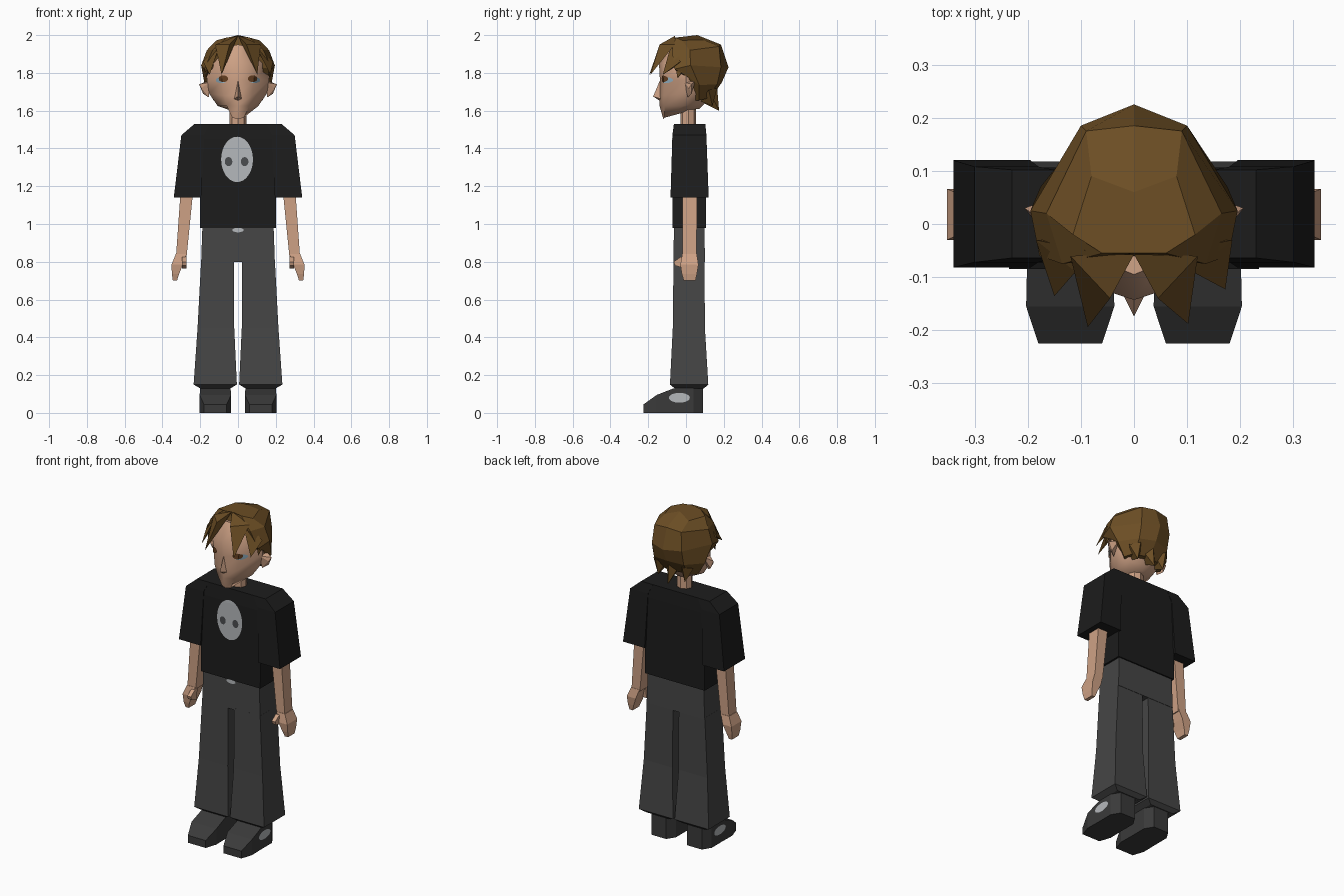
import bpy, bmesh, math
from mathutils import Vector
from mathutils.bvhtree import BVHTree

if "Cube" in bpy.data.objects:
    bpy.data.objects.remove(bpy.data.objects["Cube"])


def mat(name, r, g, b):
    m = bpy.data.materials.new(name)
    m.diffuse_color = (r, g, b, 1)
    m.use_nodes = True
    m.node_tree.nodes["Principled BSDF"].inputs["Base Color"].default_value = m.diffuse_color
    return m


SKIN = mat("skin", 0.62, 0.36, 0.235)
HAIR = mat("brown hair", 0.15, 0.076, 0.018)
SHIRT = mat("black cloth", 0.012, 0.012, 0.012)
PANTS = mat("grey cloth", 0.06, 0.06, 0.06)
SHOE = mat("dark shoe", 0.042, 0.042, 0.042)
PRINT = mat("pale grey", 0.46, 0.48, 0.50)
SOCKET = mat("print grey", 0.07, 0.075, 0.08)
BROWN = mat("eye brown", 0.13, 0.05, 0.015)
BLUE = mat("eye blue", 0.30, 0.45, 0.55)


def finish(name, bm, m, smooth=None):
    bmesh.ops.recalc_face_normals(bm, faces=bm.faces)
    me = bpy.data.meshes.new(name)
    bm.to_mesh(me)
    bm.free()
    me.materials.append(m)
    if smooth:
        me.shade_smooth()
        me.set_sharp_from_angle(angle=math.radians(smooth))
    ob = bpy.data.objects.new(name, me)
    bpy.context.collection.objects.link(ob)
    return ob


def loft(name, rings, m, s=1, smooth=None):
    """Skin a closed solid through rings; s=-1 mirrors it in x."""
    bm = bmesh.new()
    vs = [[bm.verts.new((p[0] * s, p[1], p[2])) for p in r] for r in rings]
    n = len(vs[0])
    for a, b in zip(vs, vs[1:]):
        for i in range(n):
            j = (i + 1) % n
            bm.faces.new((a[i], a[j], b[j], b[i]))
    bm.faces.new(vs[0])
    bm.faces.new(vs[-1])
    return finish(name, bm, m, smooth)


def zr(z, x0, x1, y0, y1):
    return [(x0, y0, z), (x1, y0, z), (x1, y1, z), (x0, y1, z)]


def yr(y, w, top):
    return [(.12 - w, y, 0), (.12 + w, y, 0), (.12 + w, y, top), (.12 - w, y, top)]


def sym(*half):
    """Full ring from the half that runs front centre to back centre."""
    return list(half) + [(-x, y, z) for x, y, z in half[-2:0:-1]]


def hull(name, pts, m):
    bm = bmesh.new()
    for p in pts:
        bm.verts.new(p)
    bmesh.ops.convex_hull(bm, input=bm.verts)
    return finish(name, bm, m)


def decal(name, target, m, c, r, side=0, lift=.003, n=14):
    """Thin oval patch laid on target: side=0 faces front, +-1 faces that x side."""
    bm = bmesh.new()
    bm.from_mesh(target.data)
    tree = BVHTree.FromBMesh(bm)
    bm.free()
    d = Vector((-side, 0, 0)) if side else Vector((0, 1, 0))
    out = bmesh.new()
    grid = {}
    for i in range(n + 1):
        for j in range(n + 1):
            # square grid squeezed to a disc
            a, b = 2 * i / n - 1, 2 * j / n - 1
            u = c[0] + r[0] * a * math.sqrt(1 - b * b / 2)
            v = c[1] + r[1] * b * math.sqrt(1 - a * a / 2)
            hit = tree.ray_cast(Vector((side, u, v)) if side else Vector((u, -1, v)), d)[0]
            if hit:
                grid[i, j] = out.verts.new(hit - d * lift)
    for i in range(n):
        for j in range(n):
            k = [(i, j), (i + 1, j), (i + 1, j + 1), (i, j + 1)]
            if all(q in grid for q in k):
                f = out.faces.new([grid[q] for q in k])
                f.normal_update()
                if f.normal.dot(d) > 0:
                    f.normal_flip()
    me = bpy.data.meshes.new(name)
    out.to_mesh(me)
    out.free()
    me.materials.append(m)
    bpy.context.collection.objects.link(bpy.data.objects.new(name, me))


# Limbs, built on both sides
for s, tag in ((1, "right"), (-1, "left")):
    shoe = loft("shoe_" + tag, [yr(-.225, .06, .045), yr(-.155, .083, .095), yr(-.065, .081, .13),
                                yr(.04, .081, .14), yr(.09, .05, .14)], SHOE, s)
    decal("shoe_patch_" + tag, shoe, PRINT, (-.035, .08), (.055, .026), s)
    loft("trouser_leg_" + tag, [zr(.13, .04, .20, -.06, .095), zr(.15, .006, .235, -.085, .118),
                                zr(.45, .02, .214, -.07, .1), zr(.81, .02, .195, -.066, .098)], PANTS, s)
    loft("sleeve_" + tag, [zr(1.14, .195, .34, -.082, .12), zr(1.47, .18, .30, -.072, .108),
                           zr(1.53, .15, .23, -.064, .102)], SHIRT, s)
    loft("arm_" + tag, [zr(.83, .272, .328, -.018, .055), zr(1.2, .235, .302, -.02, .06)], SKIN, s)
    loft("hand_" + tag, [zr(.70, .323, .345, -.012, .05), zr(.735, .312, .35, -.022, .058),
                         zr(.785, .292, .352, -.03, .066), zr(.84, .274, .33, -.02, .057)], SKIN, s)
    hull("thumb_" + tag, [(s * x, y, z) for x in (.272, .296) for y, z in
                          ((-.065, .80), (-.058, .78), (-.01, .765), (.0, .83), (-.03, .825))], SKIN)
    hull("ear_" + tag, [(s * .15, -.01, 1.75), (s * .15, .05, 1.76), (s * .155, .01, 1.67),
                        (s * .185, .03, 1.69), (s * .206, .03, 1.74), (s * .195, .015, 1.72)], SKIN)

# Body
hips = loft("hips", [zr(.80, -.195, .195, -.066, .1), zr(1.0, -.188, .188, -.064, .098)], PANTS)
torso = loft("shirt_body", [zr(.98, -.2, .2, -.072, .106), zr(1.45, -.2, .2, -.07, .106),
                            zr(1.53, -.2, .2, -.064, .102)], SHIRT)
decal("belt_buckle", hips, PRINT, (0, .968), (.03, .012), lift=.004)
decal("shirt_print", torso, PRINT, (-.005, 1.342), (.084, .12))
for x in (-.05, .035):
    decal("print_spot", torso, SOCKET, (x, 1.33), (.02, .024), lift=.005, n=6)

# Neck and head
loft("neck", [[(.045 * math.cos(a * math.pi / 4), .012 + .042 * math.sin(a * math.pi / 4), z)
               for a in range(8)] for z in (1.5, 1.66)], SKIN)
head = loft("head", [
    sym((0, -.12, 1.555), (.03, -.113, 1.563), (.05, 0, 1.605), (.03, .06, 1.61), (0, .07, 1.61)),
    sym((0, -.14, 1.625), (.06, -.115, 1.625), (.108, -.015, 1.625), (.09, .07, 1.635), (0, .1, 1.64)),
    sym((0, -.142, 1.68), (.075, -.118, 1.68), (.152, -.005, 1.69), (.12, .09, 1.69), (0, .13, 1.69)),
    sym((0, -.138, 1.76), (.085, -.112, 1.76), (.165, 0, 1.76), (.135, .1, 1.76), (0, .16, 1.76)),
    sym((0, -.143, 1.85), (.095, -.112, 1.85), (.168, 0, 1.85), (.13, .11, 1.85), (0, .17, 1.85)),
    sym((0, -.095, 1.95), (.05, -.075, 1.94), (.09, 0, 1.94), (.07, .08, 1.94), (0, .11, 1.94))],
    SKIN, smooth=50)
hull("nose", [(0, -.174, 1.675), (0, -.136, 1.765), (.022, -.13, 1.662), (-.022, -.13, 1.662),
              (0, -.135, 1.65)], SKIN)
for s in (1, -1):
    decal("eye", head, BLUE, (s * .088, 1.762), (.03, .016), lift=.003, n=6)
    decal("iris", head, BROWN, (s * .077, 1.769), (.025, .018), lift=.006, n=6)

# Hair cap
loft("hair_cap", [
    sym((0, .02, 1.66), (.1, .04, 1.655), (.13, .07, 1.655), (.10, .115, 1.665), (0, .135, 1.67)),
    sym((0, 0, 1.75), (.165, .015, 1.775), (.176, .07, 1.735), (.10, .165, 1.74), (0, .19, 1.75)),
    sym((0, -.04, 1.85), (.178, -.06, 1.82), (.195, .025, 1.84), (.1, .185, 1.83), (0, .225, 1.83)),
    sym((0, -.06, 1.94), (.135, -.075, 1.92), (.165, .02, 1.92), (.09, .175, 1.94), (0, .185, 1.95)),
    sym((0, -.055, 1.995), (.06, -.055, 1.987), (.115, -.02, 1.972), (.08, .09, 1.975), (0, .06, 2.0))],
    HAIR)

# Fringe and nape spikes: root corners, then the tip
for s, big, small in ((-1, (-.087, -.194, 1.79), (-.15, -.136, 1.79)),
                      (1, (.102, -.188, 1.79), (.172, -.123, 1.79))):
    hull("fringe_lock", [(0, -.057, 1.997), (s * .045, -.14, 1.95), (s * .12, -.06, 1.95),
                         (s * .1, -.1, 1.90), (s * .07, -.06, 1.95), big], HAIR)
    hull("side_lock", [(s * .09, -.05, 1.965), (s * .185, -.03, 1.86), (s * .11, -.09, 1.91),
                       (s * .15, -.03, 1.85), small], HAIR)
    hull("temple_lock", [(s * .16, -.06, 1.86), (s * .185, 0, 1.84), (s * .15, 0, 1.83),
                         (s * .168, -.045, 1.77)], HAIR)
for x, y, z in ((-.09, .14, 1.625), (0, .175, 1.60), (.09, .14, 1.625)):
    hull("nape_lock", [(x - .045, .12, 1.71), (x + .045, .12, 1.71), (x, .165, 1.72),
                       (x * .9, .075, 1.65), (x, y, z)], HAIR)
